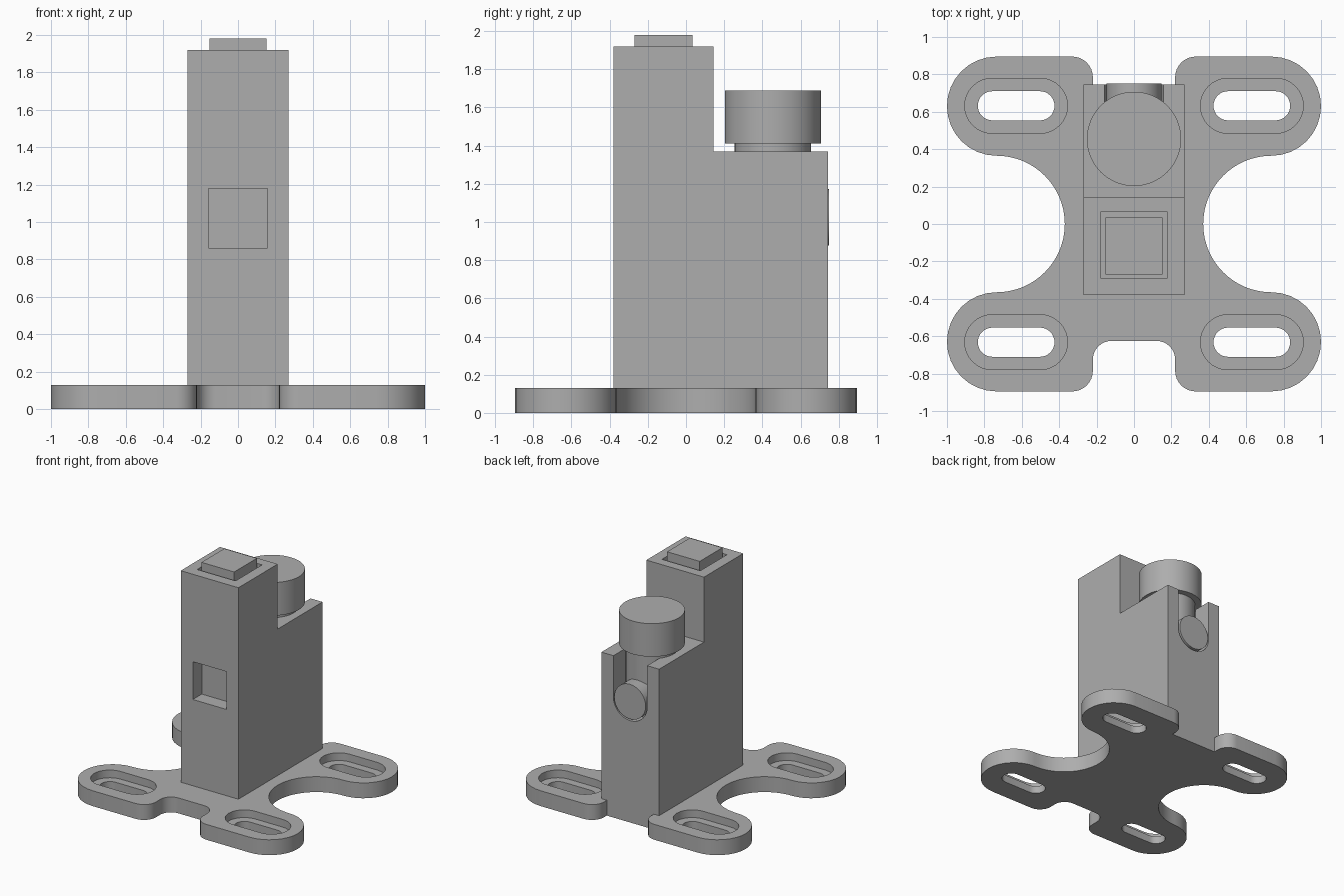
import bpy, bmesh, math
from mathutils import Matrix

if "Cube" in bpy.data.objects:
    bpy.data.objects.remove(bpy.data.objects["Cube"])

grey = bpy.data.materials.new("plain grey")
grey.diffuse_color = (0.42, 0.42, 0.42, 1)
grey.use_nodes = True
grey.node_tree.nodes["Principled BSDF"].inputs["Base Color"].default_value = grey.diffuse_color


def prism(name, outline, low, high, axis="Z"):
    """Extrude a counter-clockwise outline; axis Y uses (x, z), axis X uses (y, z)."""
    bm = bmesh.new()
    face = bm.faces.new([bm.verts.new((u, v, low)) for u, v in outline])
    ext = bmesh.ops.extrude_face_region(bm, geom=[face])
    top = [v for v in ext["geom"] if isinstance(v, bmesh.types.BMVert)]
    bmesh.ops.translate(bm, verts=top, vec=(0, 0, high - low))
    if axis == "X":
        rot = Matrix(((0, 0, 1, 0), (1, 0, 0, 0), (0, 1, 0, 0), (0, 0, 0, 1)))
        bm.transform(rot)
    elif axis == "Y":
        rot = Matrix(((1, 0, 0, 0), (0, 0, 1, 0), (0, 1, 0, 0), (0, 0, 0, 1)))
        bm.transform(rot)
    bmesh.ops.recalc_face_normals(bm, faces=bm.faces)
    mesh = bpy.data.meshes.new(name)
    bm.to_mesh(mesh)
    bm.free()
    mesh.materials.append(grey)
    ob = bpy.data.objects.new(name, mesh)
    bpy.context.collection.objects.link(ob)
    return ob


def arc(cx, cy, r, a0, a1, n=16):
    return [(cx + r * math.cos(math.radians(a0 + (a1 - a0) * i / n)),
             cy + r * math.sin(math.radians(a0 + (a1 - a0) * i / n)))
            for i in range(n + 1)]


def circle(cx, cy, r, n=64):
    return arc(cx, cy, r, 0, 360, n)[:-1]


def rect(x0, x1, y0, y1):
    return [(x0, y0), (x1, y0), (x1, y1), (x0, y1)]


def slot(cx, cy, half, r):
    return arc(cx + half - r, cy, r, -90, 90) + arc(cx - half + r, cy, r, 90, 270)


def cut(ob, cutters):
    for c in cutters:
        mod = ob.modifiers.new("cut", "BOOLEAN")
        mod.operation = "DIFFERENCE"
        mod.solver = "EXACT"
        mod.object = c
    bpy.context.view_layer.update()
    dg = bpy.context.evaluated_depsgraph_get()
    mesh = bpy.data.meshes.new_from_object(ob.evaluated_get(dg))
    ob.modifiers.clear()
    ob.data = mesh
    for c in cutters:
        bpy.data.objects.remove(c)


def smooth(ob):
    bpy.ops.object.select_all(action="DESELECT")
    ob.select_set(True)
    bpy.context.view_layer.objects.active = ob
    bpy.ops.object.shade_smooth_by_angle(angle=math.radians(30))


# Base plate: right half of the outline from front to back, then mirrored
R, LX, LY = 0.265, 0.735, 0.63
half = arc(0.12, -0.725, 0.1, 90, 0, 8)
half += arc(0.33, -0.785, 0.11, 180, 270, 8)
half += arc(LX, -LY, R, -90, 90)
half += arc(LX, 0, LY - R, 270, 90, 32)[1:-1]
half += arc(LX, LY, R, -90, 90)
half += arc(0.33, 0.785, 0.11, 90, 180, 8)
half += [(0.22, 0.745)]
base = prism("base_plate", half + [(-x, y) for x, y in reversed(half)], 0, 0.13)

# Stepped mounting slots in the four feet
cutters = []
for sx in (-1, 1):
    for sy in (-1, 1):
        cx, cy = sx * 0.63, sy * 0.632
        cutters.append(prism("slot_cutter", slot(cx, cy, 0.205, 0.078), -0.1, 0.3))
        cutters.append(prism("recess_cutter", slot(cx, cy, 0.275, 0.147), 0.065, 0.3))
cut(base, cutters)
smooth(base)

# Stepped tower with top well, front window, stem bore and rear keyway
side = [(-0.38, 0.13), (0.745, 0.13), (0.745, 1.37), (0.145, 1.37),
        (0.145, 1.92), (-0.38, 1.92)]
tower = prism("tower", side, -0.27, 0.27, "X")
PIN_Z = 1.02
keyway = arc(0, PIN_Z, 0.158, 180, 360, 32) + [(0.158, 1.6), (-0.158, 1.6)]
cut(tower, [
    prism("well_cutter", rect(-0.18, 0.18, -0.29, 0.065), 1.8, 2.2),
    prism("window_cutter", rect(-0.157, 0.157, 0.86, 1.18), -0.6, -0.26, "Y"),
    prism("bore_cutter", circle(0, 0.455, 0.203), 0.86, 1.5),
    prism("keyway_cutter", keyway, 0.45, 0.9, "Y"),
])
smooth(tower)

# Square button in the top well
prism("top_button", rect(-0.153, 0.153, -0.27, 0.035), 1.8, 1.98)

# Adjusting knob, its stem, and the round pin in the rear keyway
for ob in (prism("knob", circle(0, 0.455, 0.252), 1.41, 1.69),
           prism("knob_stem", circle(0, 0.455, 0.2), 0.86, 1.41),
           prism("rear_pin", circle(0, PIN_Z + 0.005, 0.147), 0.4, 0.75, "Y")):
    smooth(ob)
